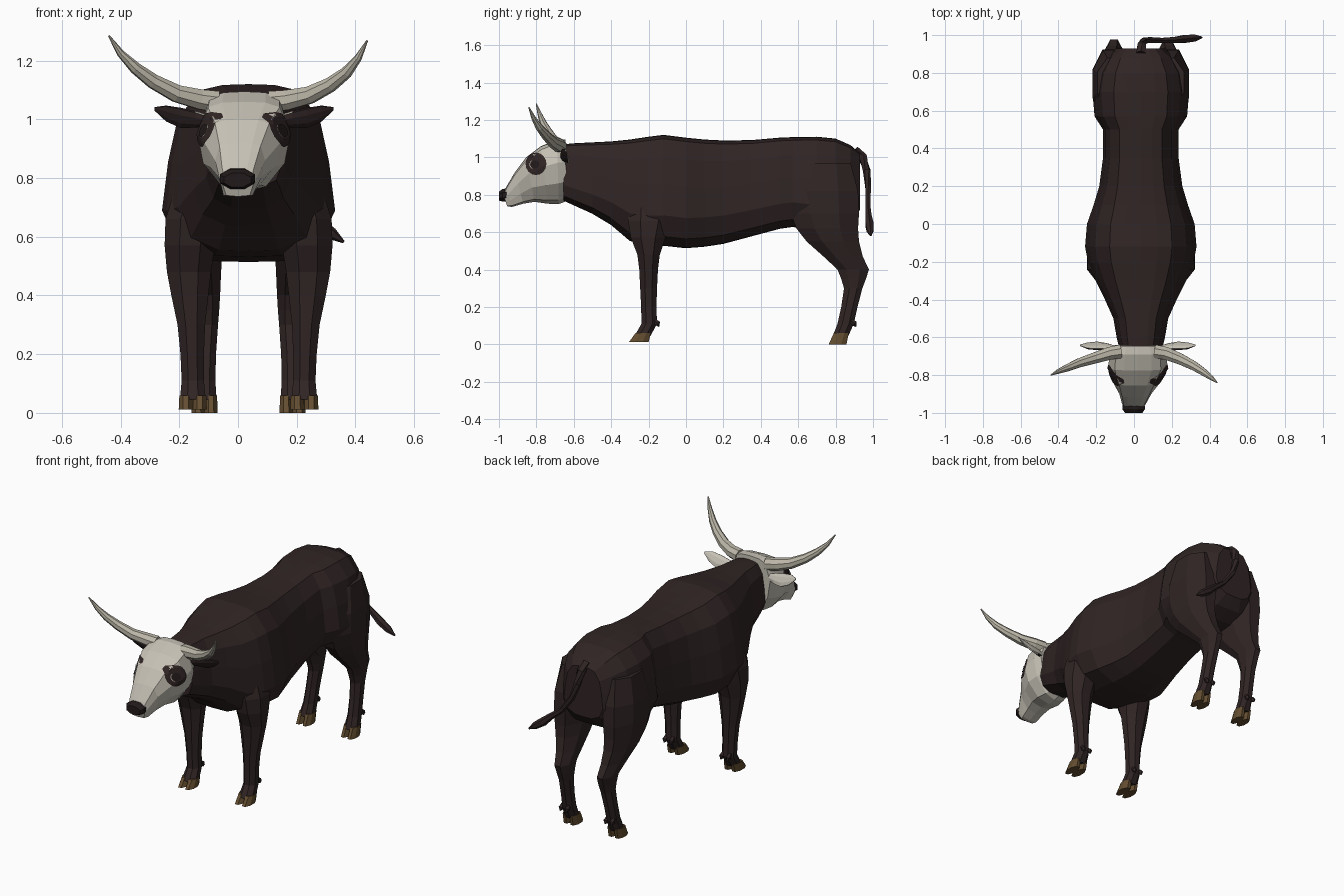
import bpy, bmesh, math
from mathutils import Vector
from mathutils.bvhtree import BVHTree

if "Cube" in bpy.data.objects:
    bpy.data.objects.remove(bpy.data.objects["Cube"])


def material(name, rgb):
    m = bpy.data.materials.new(name)
    m.diffuse_color = (*rgb, 1)
    m.use_nodes = True
    m.node_tree.nodes["Principled BSDF"].inputs["Base Color"].default_value = m.diffuse_color
    return m


HIDE = material("dark brown hide", (0.030, 0.018, 0.018))
PALE = material("pale face", (0.56, 0.53, 0.46))
HORN = material("horn", (0.50, 0.47, 0.39))
HOOF = material("hoof brown", (0.125, 0.075, 0.03))
DARK = material("nose and eye dark", (0.016, 0.010, 0.010))

MID = 0.036      # centre line of the body
HEAD_MID = 0.02  # centre line of the ears and horns


def finish(name, bm, mats):
    bmesh.ops.recalc_face_normals(bm, faces=bm.faces)
    me = bpy.data.meshes.new(name)
    bm.to_mesh(me)
    bm.free()
    for m in mats:
        me.materials.append(m)
    ob = bpy.data.objects.new(name, me)
    bpy.context.collection.objects.link(ob)
    return ob


def loft(name, rings, *mats):
    """Skin a list of closed rings and cap both ends."""
    bm = bmesh.new()
    vs = [[bm.verts.new(p) for p in r] for r in rings]
    n = len(vs[0])
    for a, b in zip(vs, vs[1:]):
        for i in range(n):
            j = (i + 1) % n
            bm.faces.new((a[i], a[j], b[j], b[i]))
    bm.faces.new(vs[0])
    bm.faces.new(vs[-1])
    return finish(name, bm, mats)


def ring(c, u, v, n=8):
    """Polygon with half-extents given by the vectors u and v."""
    k = 1 / math.cos(math.pi / n)
    c, u, v = Vector(c), Vector(u), Vector(v)
    return [c + u * k * math.cos((i + .5) * math.tau / n)
            + v * k * math.sin((i + .5) * math.tau / n) for i in range(n)]


def tube(name, path, radii, mat, n=8):
    pts = [Vector(p) for p in path]
    rings = []
    for i, p in enumerate(pts):
        t = pts[min(i + 1, len(pts) - 1)] - pts[max(i - 1, 0)]
        q = t.to_track_quat('Z', 'Y')
        r = radii[i]
        rings.append(ring(p, q @ Vector((r, 0, 0)), q @ Vector((0, r, 0)), n))
    return loft(name, rings, mat)


def column(name, rows, side, mat, n=8):
    """Leg pieces: rows of z, y front, y back, offset from centre, half width."""
    return loft(name, [ring((MID + side * off, (y0 + y1) / 2, z), (hx, 0, 0),
                            (0, (y1 - y0) / 2, 0), n)
                       for z, y0, y1, off, hx in rows], mat)


# Trunk and neck: y, top z, bottom z, half width
trunk = [(-.655, 1.07, .77, .115), (-.60, 1.075, .745, .128), (-.50, 1.08, .70, .145),
         (-.40, 1.085, .64, .19), (-.30, 1.095, .555, .24), (-.20, 1.11, .535, .28),
         (-.12, 1.12, .53, .295), (0, 1.105, .517, .285), (.10, 1.095, .525, .25),
         (.20, 1.09, .54, .22), (.35, 1.092, .58, .20), (.50, 1.105, .62, .20),
         (.57, 1.108, .63, .245), (.70, 1.11, .61, .256), (.80, 1.10, .62, .238),
         (.88, 1.065, .66, .19), (.93, 1.02, .72, .13)]
half = [(0, 1), (.3, .995), (.56, .965), (.82, .80), (.93, .55), (1, .27), (.82, .08), (.42, 0)]
section = half + [(0, -.005)] + [(-a, b) for a, b in half[:0:-1]]
loft("body", [[(MID + a * w, y, lo + b * (hi - lo)) for a, b in section]
              for y, hi, lo, w in trunk], HIDE)

# Legs with hooves and dewclaws
front_rows = [(.80, -.30, -.08, .16, .08), (.66, -.31, -.08, .195, .088),
              (.57, -.295, -.11, .20, .086), (.48, -.26, -.14, .203, .075),
              (.40, -.25, -.15, .20, .063), (.30, -.245, -.155, .195, .047),
              (.20, -.24, -.158, .192, .040), (.11, -.238, -.155, .19, .038),
              (.045, -.275, -.19, .19, .044)]
hind_rows = [(.97, .62, .88, .14, .09), (.82, .56, .92, .16, .095),
             (.70, .56, .925, .165, .09), (.62, .59, .92, .165, .08),
             (.55, .645, .925, .16, .07), (.47, .735, .945, .15, .056),
             (.40, .81, .978, .142, .045), (.35, .83, .962, .14, .04),
             (.30, .845, .943, .14, .036), (.20, .83, .917, .145, .034),
             (.11, .81, .897, .148, .035), (.045, .785, .868, .15, .041)]
for side, tag in ((-1, "left"), (1, "right")):
    for part, rows, floor, slide in (("front", front_rows, .012, -.03),
                                     ("hind", hind_rows, 0, -.022)):
        column(f"{tag}_{part}_leg", rows, side, HIDE)
        z, y0, y1, off, hx = rows[-1]
        for toe in (-1, 1):
            o = off + toe * hx * .54
            column(f"{tag}_{part}_hoof", [(z + .015, y0 + .005, y1 + .002, o, hx * .5),
                                          (floor, y0 + slide, y1 - .01, o, hx * .55)],
                   side, HOOF)
            # dewclaw
            x = MID + side * (off + toe * hx * .5)
            yb = rows[-2][2]
            tube(f"{tag}_{part}_dewclaw", [(x, yb - .015, .13), (x, yb + .003, .112),
                                           (x, yb + .01, .095)], [.008, .013, .003], HIDE, 5)

# Tail with tuft
tube("tail", [(.036, .90, 1.035), (.04, .945, 1.0), (.05, .966, .93), (.08, .974, .84),
              (.15, .972, .745), (.22, .975, .69), (.27, .98, .645), (.32, .984, .61),
              (.36, .988, .582)],
     [.024, .022, .018, .015, .013, .016, .021, .018, .004], HIDE, 6)

# Head: top y, top z, bottom y, bottom z, top/middle/bottom half widths, centre x
head_rows = [(-.645, 1.095, -.64, .765, .10, .135, .05, .022),
             (-.69, 1.095, -.68, .75, .118, .15, .065, .022),
             (-.775, 1.06, -.74, .752, .122, .158, .075, .02),
             (-.855, 1.0, -.81, .762, .092, .125, .065, .014),
             (-.915, .92, -.87, .752, .07, .085, .055, .007),
             (-.962, .84, -.93, .735, .054, .064, .05, 0),
             (-.978, .80, -.955, .737, .045, .052, .04, 0)]
rings = []
for ty, tz, by, bz, wt, wm, wb, cx in head_rows:
    prof = [(0, 1), (wt * .6, .99), (wt, .94), (wm, .64), (wm * .88, .32), (wb, .06)]
    prof += [(0, 0)] + [(-a, b) for a, b in prof[:0:-1]]
    rings.append([(cx + a, by + b * (ty - by), bz + b * (tz - bz)) for a, b in prof])
head = loft("head", rings, PALE)

# Nose pad
loft("nose", [ring((-.002, y, z), (w, 0, 0), (0, 0, h))
              for y, z, w, h in ((-.95, .80, .058, .034), (-.98, .797, .06, .034),
                                 (-1.0, .793, .046, .024))], DARK)

# Eye patches, eyes and lid lines laid on the side of the head
tree = BVHTree.FromPolygons([v.co for v in head.data.vertices],
                            [p.vertices[:] for p in head.data.polygons])


def decal(name, side, centre, ry, rz, inner, lift, mat, a0=0, a1=math.tau):
    bm = bmesh.new()
    n, m = 16, 4
    grid = []
    for k in range(m + 1):
        f = inner + (1 - inner) * k / m
        row = []
        for i in range(n + 1):
            a = a0 + (a1 - a0) * i / n
            y, z = centre[0] + ry * f * math.cos(a), centre[1] + rz * f * math.sin(a)
            hit = tree.ray_cast(Vector((side, y, z)), Vector((-side, 0, 0)))[0]
            row.append(bm.verts.new(hit + Vector((side * lift, -lift * .5, 0))))
        grid.append(row)
    for a, b in zip(grid, grid[1:]):
        for i in range(n):
            quad = (a[i], a[i + 1], b[i + 1], b[i])
            bm.faces.new(quad if side > 0 else quad[::-1])
    bmesh.ops.remove_doubles(bm, verts=bm.verts, dist=1e-5)
    me = bpy.data.meshes.new(name)
    bm.to_mesh(me)
    bm.free()
    me.materials.append(mat)
    bpy.context.collection.objects.link(bpy.data.objects.new(name, me))


for side, tag in ((-1, "left"), (1, "right")):
    decal(f"{tag}_eye_patch", side, (-.80, .965), .056, .06, 0, .004, HIDE)
    decal(f"{tag}_eye", side, (-.805, .962), .024, .022, 0, .007, DARK)
    decal(f"{tag}_eye_white", side, (-.805, .962), .028, .026, .88, .008, PALE, 2.2, 4.2)

    # Ears: leaf shape, pale on the upper back, dark on the lower front
    d, t = Vector((0, -.5, .85)), Vector((0, .85, .5))
    ear = loft(f"{tag}_ear",
               [ring((HEAD_MID + side * x, y, z), t * thick, d * wide)
                for x, y, z, wide, thick in ((.11, -.66, .995, .016, .014),
                                             (.165, -.65, 1.0, .030, .013),
                                             (.215, -.645, 1.005, .038, .011),
                                             (.265, -.645, 1.02, .030, .008),
                                             (.305, -.642, 1.036, .006, .003))], PALE, HIDE)
    for p in ear.data.polygons:
        p.material_index = 1 if p.normal.dot(t) < 0 else 0

# Horns, slightly different on each side
radii = [.036, .034, .029, .024, .019, .012, .003]
tube("left_horn", [(-.07, -.675, 1.06), (-.13, -.685, 1.068), (-.21, -.71, 1.088),
                   (-.29, -.735, 1.13), (-.35, -.76, 1.175), (-.40, -.78, 1.225),
                   (-.44, -.80, 1.285)], radii, HORN)
tube("right_horn", [(.11, -.675, 1.06), (.17, -.685, 1.066), (.245, -.715, 1.083),
                    (.315, -.75, 1.118), (.37, -.785, 1.16), (.41, -.815, 1.21),
                    (.44, -.84, 1.268)], radii, HORN)
